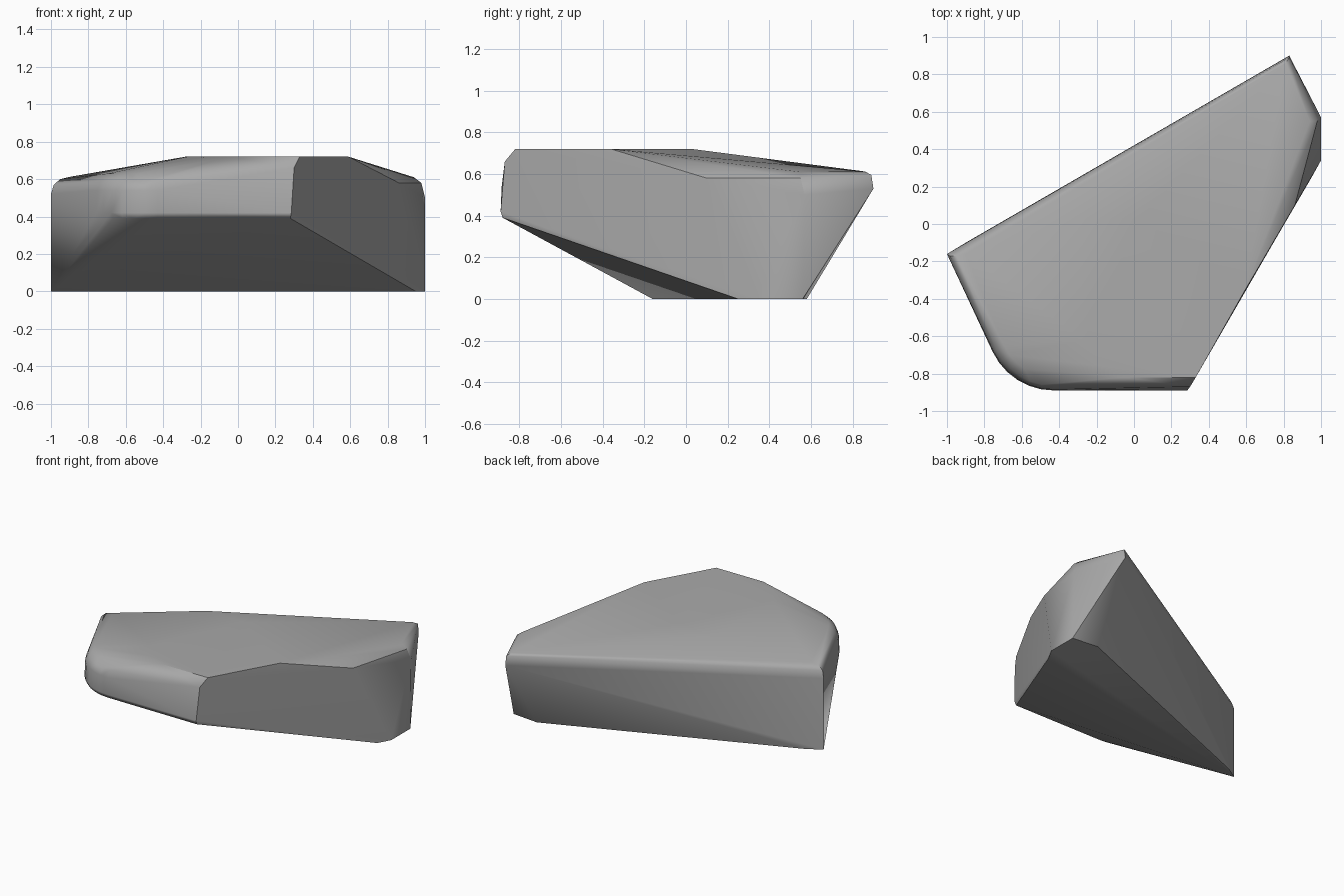
import bpy, bmesh, math

cube = bpy.data.objects.get("Cube")
if cube:
    bpy.data.objects.remove(cube, do_unlink=True)

stone = bpy.data.materials.new("stone grey")
stone.use_nodes = True
colour = (0.4, 0.4, 0.4, 1)
stone.diffuse_color = colour
stone.node_tree.nodes["Principled BSDF"].inputs["Base Color"].default_value = colour

points = []

# ground contact outline
points += [(x, y, 0) for x, y in (
    (-1, -.16), (-.9, -.1), (.8, .58), (1, .56), (1, .34), (.95, .25))]

# split face on the right front
points += [(.28, -.88, .39), (.285, -.89, .42), (.3, -.87, .66),
           (.33, -.82, .72), (.59, -.36, .72), (.86, .1, .58)]

# right rear end and the strip along the rear top
points += [(.98, .55, .58), (.94, .55, .61), (1, .57, .5),
           (.83, .9, .53), (.83, .89, .595), (.81, .86, .612)]

# left end
points += [(-1, -.16, .52), (-.985, -.17, .57), (-.95, -.17, .6), (-.9, -.16, .612)]

# flat crown
points += [(x, y, .72) for x, y in (
    (-.28, .03), (.03, .03), (-.05, -.82), (-.17, -.76), (-.27, -.62))]

# rounded left front corner, swept as an arc through stacked levels
for inset, z, steps in ((.015, .39, 6), (0, .42, 6), (.005, .54, 6),
                        (.025, .59, 6), (.07, .63, 6)):
    for i in range(steps + 1):
        a = math.radians(205 + 65 * i / steps)
        r = .36 - inset
        points.append((-.43 + r * math.cos(a), -.53 + r * math.sin(a), z))

# shrink-wrapped solid boulder
bm = bmesh.new()
for p in points:
    bm.verts.new(p)
hull = bmesh.ops.convex_hull(bm, input=bm.verts)
loose = [v for v in bm.verts if not v.link_faces]
bmesh.ops.delete(bm, geom=loose, context='VERTS')
bmesh.ops.dissolve_limit(bm, angle_limit=math.radians(1.5),
                         verts=bm.verts, edges=bm.edges)
bmesh.ops.recalc_face_normals(bm, faces=bm.faces)
mesh = bpy.data.meshes.new("boulder")
bm.to_mesh(mesh)
bm.free()
mesh.materials.append(stone)
boulder = bpy.data.objects.new("boulder", mesh)
bpy.context.collection.objects.link(boulder)

# soft rounded edges, crisp splits
bpy.ops.object.select_all(action='DESELECT')
boulder.select_set(True)
bpy.context.view_layer.objects.active = boulder
bpy.ops.object.shade_smooth_by_angle(angle=math.radians(35))
weighted = boulder.modifiers.new("even shading", 'WEIGHTED_NORMAL')
weighted.keep_sharp = True
